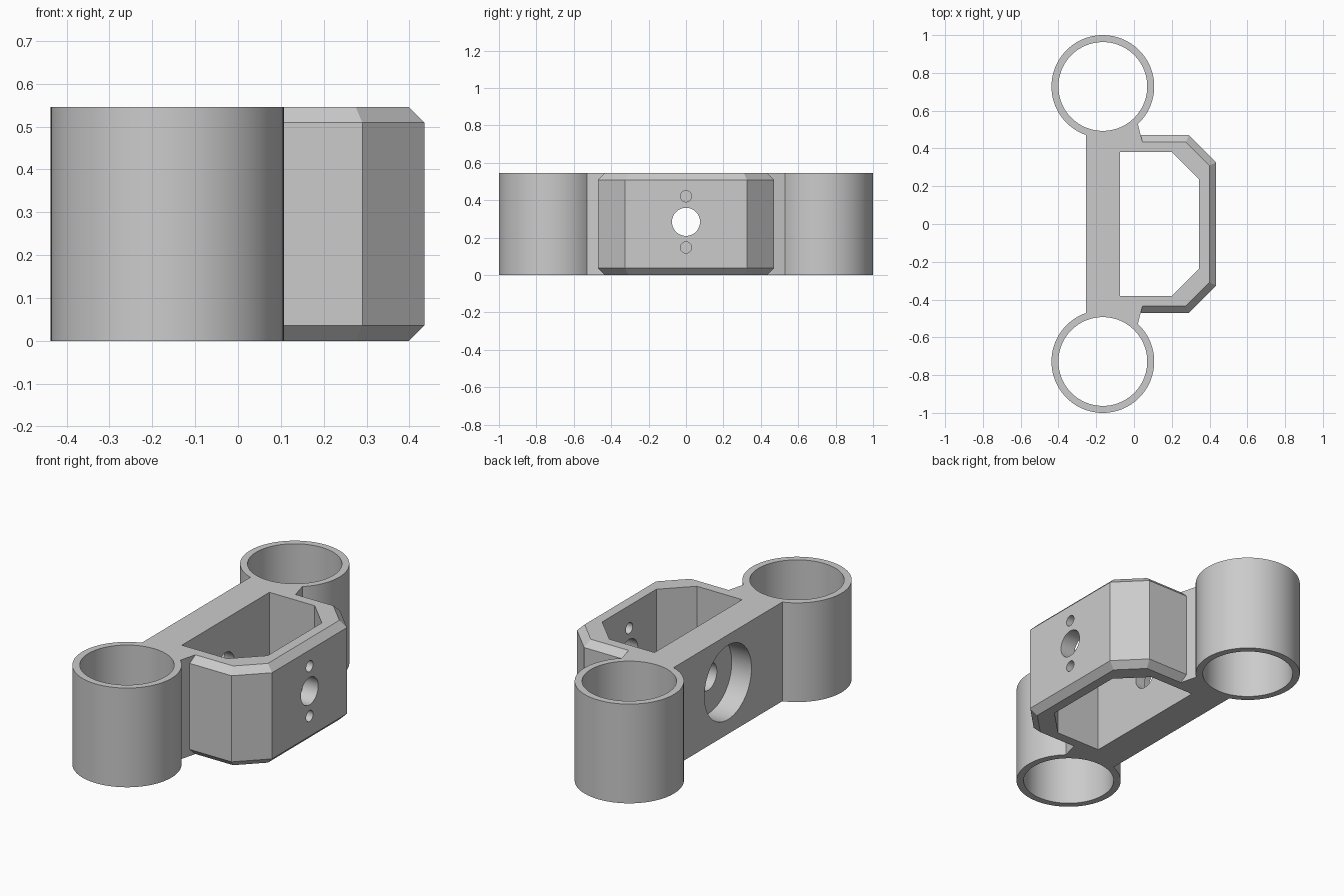
import bpy, bmesh, math
from mathutils import Matrix

if "Cube" in bpy.data.objects:
    bpy.data.objects.remove(bpy.data.objects["Cube"], do_unlink=True)

HEIGHT = 0.545
RING_X, RING_Y = -0.165, 0.728
CHAMFER = 0.036
HOLE_Z = 0.284

grey = bpy.data.materials.new("plain grey")
grey.use_nodes = True
colour = (0.6, 0.6, 0.6, 1)
grey.diffuse_color = colour
grey.node_tree.nodes["Principled BSDF"].inputs["Base Color"].default_value = colour


def make_object(name, bm):
    bmesh.ops.recalc_face_normals(bm, faces=bm.faces)
    mesh = bpy.data.meshes.new(name)
    bm.to_mesh(mesh)
    bm.free()
    mesh.materials.append(grey)
    obj = bpy.data.objects.new(name, mesh)
    bpy.context.collection.objects.link(obj)
    return obj


def mirrored(half):
    """Close a half outline (y > 0) with its mirror image across y = 0."""
    return half + [(x, -y) for x, y in reversed(half)]


def loft(name, layers):
    """Solid through matching outlines, each given as (outline, z)."""
    bm = bmesh.new()
    rings = [[bm.verts.new((x, y, z)) for x, y in outline] for outline, z in layers]
    n = len(rings[0])
    for low, high in zip(rings, rings[1:]):
        for i in range(n):
            j = (i + 1) % n
            bm.faces.new((low[i], low[j], high[j], high[i]))
    bm.faces.new(rings[0])
    bm.faces.new(rings[-1])
    return make_object(name, bm)


def cylinder(name, radius, depth, centre, along_x=False, sides=96):
    bm = bmesh.new()
    turn = Matrix.Rotation(math.pi / 2, 4, 'Y') if along_x else Matrix.Identity(4)
    bmesh.ops.create_cone(bm, cap_ends=True, segments=sides, radius1=radius,
                          radius2=radius, depth=depth,
                          matrix=Matrix.Translation(centre) @ turn)
    return make_object(name, bm)


def combine(target, tool, operation):
    mod = target.modifiers.new(operation.lower(), 'BOOLEAN')
    mod.operation = operation
    mod.solver = 'EXACT'
    mod.object = tool
    bpy.context.view_layer.objects.active = target
    bpy.ops.object.modifier_apply(modifier=mod.name)
    bpy.data.objects.remove(tool, do_unlink=True)


# Back bar with flared webs that run into the rings
bar = mirrored([(-0.075, 0.36), (0.045, 0.40), (0.045, 0.435),
                (0.01, 0.568), (-0.255, 0.55)])
bracket = loft("bracket", [(bar, 0), (bar, HEIGHT)])

# Housing with chamfered rims
wide = mirrored([(-0.1, 0.47), (0.29, 0.47), (0.435, 0.325)])
c = CHAMFER
narrow = mirrored([(-0.1, 0.47 - c), (0.29 - c * 0.414, 0.47 - c),
                   (0.435 - c, 0.325 - c * 0.414)])
housing = loft("housing", [(narrow, 0), (wide, c), (wide, HEIGHT - c), (narrow, HEIGHT)])
combine(bracket, housing, 'UNION')

# Tube rings at both ends
for side in (-1, 1):
    tube = cylinder("tube", 0.272, HEIGHT, (RING_X, side * RING_Y, HEIGHT / 2))
    combine(bracket, tube, 'UNION')
for side in (-1, 1):
    bore = cylinder("bore", 0.235, HEIGHT * 2, (RING_X, side * RING_Y, HEIGHT / 2))
    combine(bracket, bore, 'DIFFERENCE')

# Open pocket inside the housing
pocket = mirrored([(-0.075, 0.38), (0.2, 0.38), (0.345, 0.235)])
combine(bracket, loft("pocket", [(pocket, -0.1), (pocket, HEIGHT + 0.1)]), 'DIFFERENCE')

# Main hole through both walls, counterbore in the bar, screw holes in the housing
combine(bracket, cylinder("main_hole", 0.075, 2, (0, 0, HOLE_Z), True, 64), 'DIFFERENCE')
combine(bracket, cylinder("counterbore", 0.204, 0.24, (-0.255, 0, HOLE_Z), True), 'DIFFERENCE')
for dz in (-0.137, 0.137):
    screw = cylinder("screw_hole", 0.03, 0.4, (0.4, 0, HOLE_Z + dz), True, 32)
    combine(bracket, screw, 'DIFFERENCE')

# One colour throughout, smooth curves with sharp edges
bracket.data.materials.clear()
bracket.data.materials.append(grey)
bpy.ops.object.select_all(action='DESELECT')
bracket.select_set(True)
bpy.context.view_layer.objects.active = bracket
bpy.ops.object.shade_smooth_by_angle(angle=math.radians(30))
